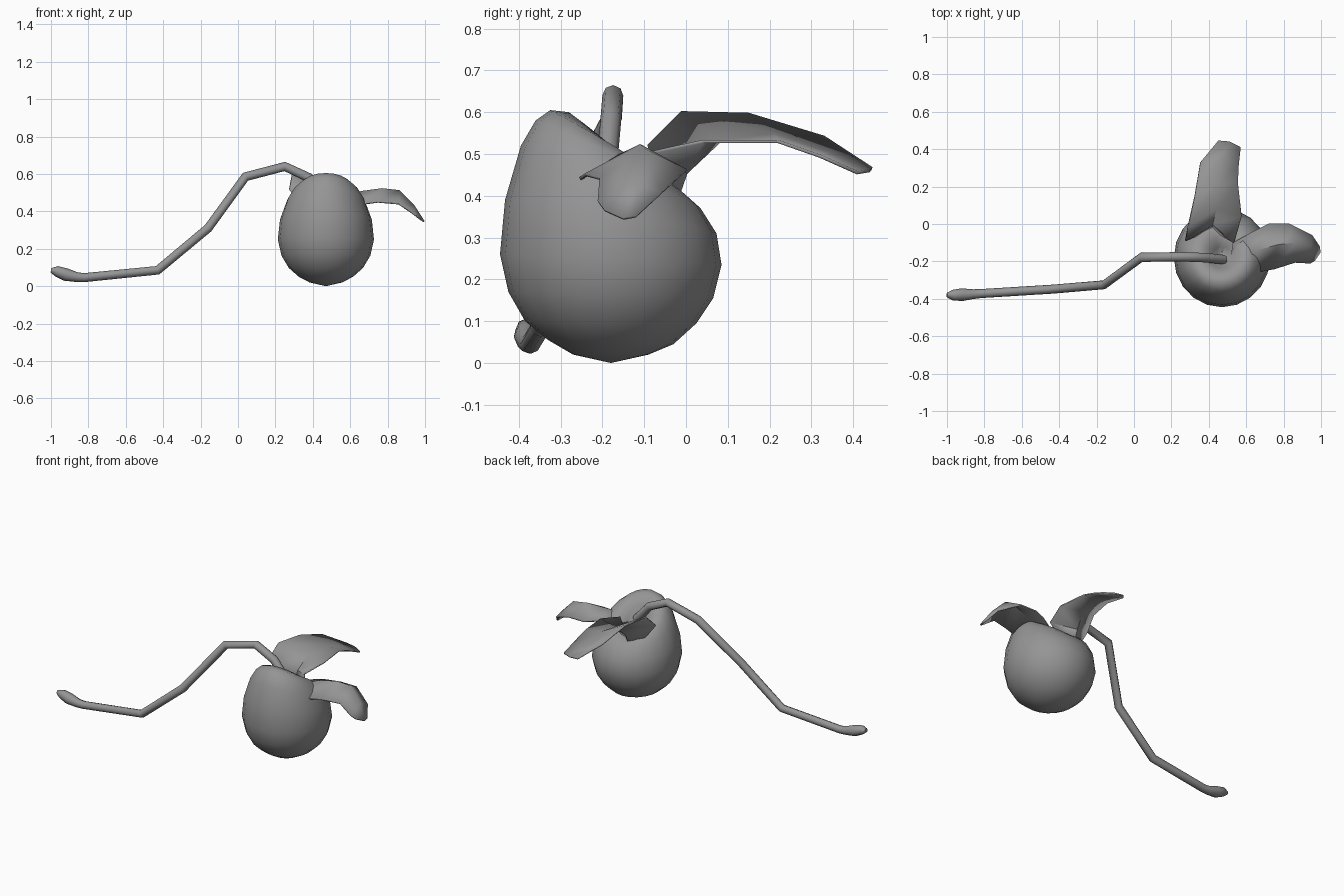
import bpy, bmesh, math

cube = bpy.data.objects.get("Cube")
if cube:
    bpy.data.objects.remove(cube)

grey = bpy.data.materials.new("plain_grey")
grey.use_nodes = True
grey.diffuse_color = (0.3, 0.3, 0.3, 1)
grey.node_tree.nodes["Principled BSDF"].inputs["Base Color"].default_value = (0.3, 0.3, 0.3, 1)


def finish(obj, angle=50):
    bpy.ops.object.select_all(action="DESELECT")
    obj.select_set(True)
    bpy.context.view_layer.objects.active = obj
    bpy.ops.object.shade_smooth_by_angle(angle=math.radians(angle))


def make_object(name, bm):
    bmesh.ops.recalc_face_normals(bm, faces=bm.faces)
    mesh = bpy.data.meshes.new(name)
    bm.to_mesh(mesh)
    bm.free()
    mesh.materials.append(grey)
    obj = bpy.data.objects.new(name, mesh)
    bpy.context.collection.objects.link(obj)
    return obj


# Fruit: rings given as radius, height at the front, height at the back
CX, CY, SIDES = 0.47, -0.18, 20
RINGS = [(0.09, 0.02, 0.02), (0.15, 0.055, 0.045), (0.205, 0.1, 0.095),
         (0.245, 0.17, 0.155), (0.265, 0.26, 0.235), (0.253, 0.39, 0.31),
         (0.215, 0.52, 0.37), (0.18, 0.58, 0.4), (0.145, 0.605, 0.415),
         (0.1, 0.6, 0.415), (0.06, 0.54, 0.4), (0.03, 0.47, 0.385)]
bm = bmesh.new()
loops = []
for r, front, back in RINGS:
    loop = []
    for i in range(SIDES):
        a = 2 * math.pi * i / SIDES
        w = ((1 + math.cos(a)) / 2) ** 0.8
        loop.append(bm.verts.new((CX + 0.97 * r * math.sin(a), CY - r * math.cos(a),
                                  back + (front - back) * w)))
    loops.append(loop)
bottom = bm.verts.new((CX, CY, 0))
dip = bm.verts.new((CX, CY, 0.41))
for i in range(SIDES):
    j = (i + 1) % SIDES
    bm.faces.new((bottom, loops[0][i], loops[0][j]))
    bm.faces.new((dip, loops[-1][j], loops[-1][i]))
    for lo, hi in zip(loops, loops[1:]):
        bm.faces.new((lo[i], lo[j], hi[j], hi[i]))
finish(make_object("fruit", bm), 60)

# Stem: bent tube with a swollen, pointed end
PATH = [(-1, -0.38, 0.085, 0.012), (-0.97, -0.38, 0.08, 0.028), (-0.92, -0.378, 0.062, 0.034),
        (-0.86, -0.375, 0.048, 0.026), (-0.82, -0.372, 0.046, 0.024),
        (-0.43, -0.348, 0.085, 0.024), (-0.16, -0.325, 0.31, 0.024),
        (0.04, -0.178, 0.585, 0.025), (0.25, -0.175, 0.64, 0.025),
        (0.38, -0.18, 0.58, 0.025), (0.48, -0.19, 0.47, 0.025)]
curve = bpy.data.curves.new("stem", "CURVE")
curve.dimensions = "3D"
curve.bevel_depth = 1.0
curve.bevel_resolution = 2
curve.use_fill_caps = True
spline = curve.splines.new("POLY")
spline.points.add(len(PATH) - 1)
for point, (x, y, z, r) in zip(spline.points, PATH):
    point.co = (x, y, z, 1)
    point.radius = r
curve.materials.append(grey)
stem = bpy.data.objects.new("stem", curve)
bpy.context.collection.objects.link(stem)
bpy.ops.object.select_all(action="DESELECT")
stem.select_set(True)
bpy.context.view_layer.objects.active = stem
bpy.ops.object.convert(target="MESH")
finish(bpy.context.object)


# Leaves: rows of edge, midrib, edge from base to tip
def leaf(name, rows):
    bm = bmesh.new()
    grid = [[bm.verts.new(p) for p in row] for row in rows]
    for a, b in zip(grid, grid[1:]):
        for k in range(2):
            bm.faces.new((a[k], a[k + 1], b[k + 1], b[k]))
    obj = make_object(name, bm)
    solid = obj.modifiers.new("thickness", "SOLIDIFY")
    solid.thickness = 0.008
    solid.offset = 0
    finish(obj)


leaf("back_leaf", [
    [(0.36, -0.05, 0.40), (0.42, -0.03, 0.37), (0.50, -0.04, 0.38)],
    [(0.275, -0.09, 0.52), (0.42, 0.0, 0.455), (0.535, -0.10, 0.5)],
    [(0.29, -0.01, 0.6), (0.44, 0.08, 0.53), (0.575, 0.04, 0.53)],
    [(0.325, 0.15, 0.595), (0.45, 0.21, 0.545), (0.555, 0.22, 0.53)],
    [(0.355, 0.33, 0.54), (0.46, 0.34, 0.5), (0.56, 0.32, 0.495)],
    [(0.45, 0.445, 0.465), (0.51, 0.44, 0.46), (0.57, 0.41, 0.455)]])
leaf("side_leaf", [
    [(0.53, -0.24, 0.46), (0.52, -0.16, 0.45), (0.53, -0.1, 0.46)],
    [(0.67, -0.255, 0.44), (0.66, -0.14, 0.505), (0.63, -0.045, 0.47)],
    [(0.75, -0.24, 0.45), (0.77, -0.11, 0.52), (0.72, 0.0, 0.46)],
    [(0.86, -0.205, 0.44), (0.86, -0.1, 0.51), (0.83, 0.0, 0.46)],
    [(0.94, -0.21, 0.385), (0.94, -0.12, 0.43), (0.95, -0.06, 0.405)],
    [(0.965, -0.195, 0.365), (0.995, -0.15, 0.345), (0.99, -0.12, 0.35)]])
